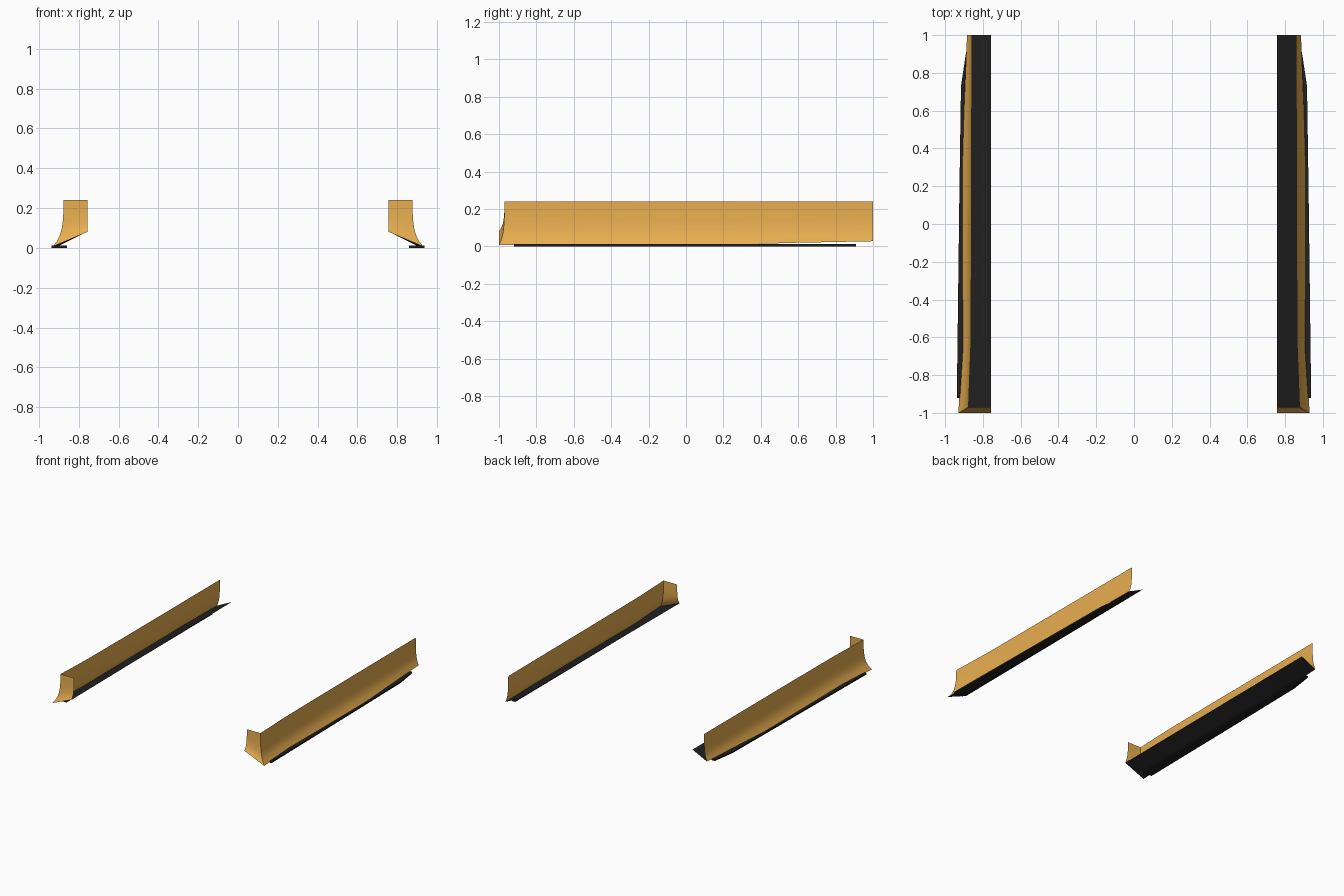
import bpy, math

if "Cube" in bpy.data.objects:
    bpy.data.objects.remove(bpy.data.objects["Cube"])


def material(name, color):
    m = bpy.data.materials.new(name)
    m.diffuse_color = color
    m.use_nodes = True
    m.node_tree.nodes["Principled BSDF"].inputs["Base Color"].default_value = m.diffuse_color
    return m


def make_part(name, verts, faces, mat, smooth=False):
    mesh = bpy.data.meshes.new(name)
    mesh.from_pydata(verts, [], faces)
    mesh.update()
    ob = bpy.data.objects.new(name, mesh)
    bpy.context.collection.objects.link(ob)
    mesh.materials.append(mat)
    # Left side is a mirrored copy of the right side
    ob.modifiers.new("Mirror", 'MIRROR').use_axis[0] = True
    if smooth:
        bpy.ops.object.select_all(action='DESELECT')
        bpy.context.view_layer.objects.active = ob
        ob.select_set(True)
        bpy.ops.object.shade_smooth_by_angle(angle=math.radians(30))
    return ob


def strip_faces(columns, rows):
    return [(c * rows + r, c * rows + r + 1, (c + 1) * rows + r + 1, (c + 1) * rows + r)
            for c in range(columns - 1) for r in range(rows - 1)]


orange = material("orange_paint", (0.80, 0.42, 0.08, 1))
black = material("black_plastic", (0.015, 0.015, 0.015, 1))

TOP, INNER, FRONT = 0.24, 0.757, -0.97
# Flared section: (fraction of drop, fraction of outward flare)
SECTION = [(0, 0), (0.25, 0.02), (0.46, 0.08), (0.62, 0.18),
           (0.75, 0.33), (0.87, 0.58), (1, 1)]
# Stations along the length: y, top x, bottom x, bottom z
STATIONS = [(FRONT, 0.876, 0.93, 0.007), (-0.65, 0.864, 0.908, 0.007),
            (-0.2, 0.861, 0.911, 0.007), (0.2, 0.860, 0.911, 0.009),
            (0.6, 0.859, 0.900, 0.020), (1.0, 0.858, 0.884, 0.028)]

# Painted skirt: front return panel, then the long outer wall
verts = [(INNER, FRONT - 0.03 * f, TOP - (TOP - 0.08) * d) for d, f in SECTION]
for i, (y, xt, xb, zb) in enumerate(STATIONS):
    for d, f in SECTION:
        yy = y - 0.03 * f if i == 0 else y
        verts.append((xt + (xb - xt) * f, yy, TOP - (TOP - zb) * d))
make_part("side_skirt", verts, strip_faces(len(STATIONS) + 1, len(SECTION)), orange, True)

# Sloping underside between the skirt's lower edge and the inner edge
verts = []
for i, (y, xt, xb, zb) in enumerate(STATIONS):
    yy = y - 0.03 if i == 0 else y
    verts += [(xb, yy, zb), (INNER, yy, 0.08 + 0.005 * (yy + 1))]
make_part("underside_panel", verts, strip_faces(len(STATIONS), 2), black)

# Thin flat blade below the skirt
outer = [(0.938, -0.92), (0.924, 0.2), (0.916, 0.73), (0.889, 0.91)]
outline = [(0.86, -0.92)] + outer + [(0.86, 0.91)]
n = len(outline)
verts = [(x, y, z) for z in (0, 0.012) for x, y in outline]
faces = [tuple(reversed(range(n))), tuple(range(n, 2 * n))]
faces += [(i, (i + 1) % n, (i + 1) % n + n, i + n) for i in range(n)]
make_part("lower_blade", verts, faces, black)
